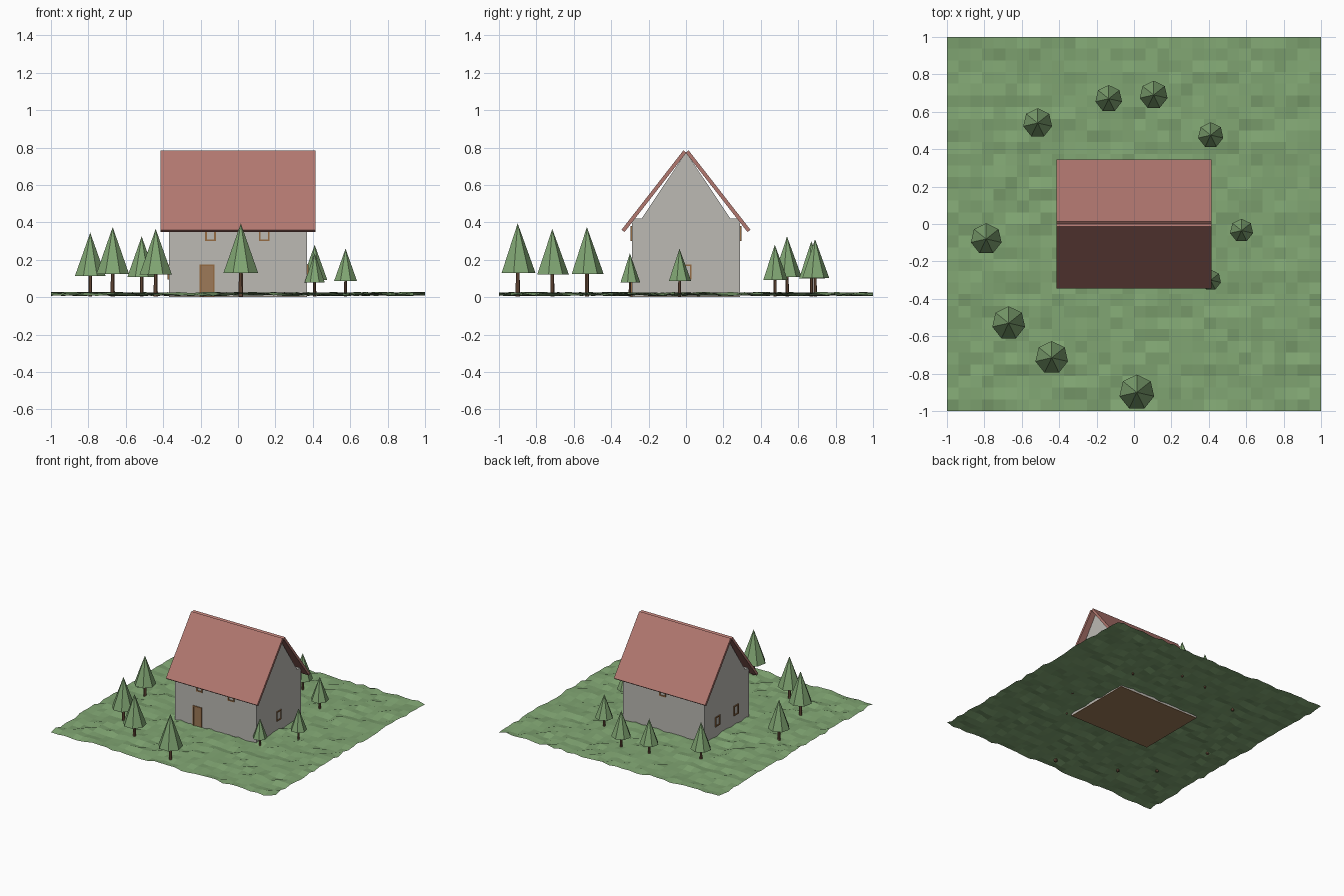
import bpy, bmesh, math, random
from mathutils import Vector

if "Cube" in bpy.data.objects:
    bpy.data.objects.remove(bpy.data.objects["Cube"])

random.seed(4)

def mat(name, r, g, b):
    """Material from display (sRGB 0-255) colour, stored linear."""
    m = bpy.data.materials.new(name)
    m.diffuse_color = [((c / 255 + 0.055) / 1.055) ** 2.4 for c in (r, g, b)] + [1]
    m.use_nodes = True
    m.node_tree.nodes["Principled BSDF"].inputs["Base Color"].default_value = m.diffuse_color
    return m

GRASS = mat("grass_green", 129, 166, 115)
LEAF = mat("leaf_green", 129, 166, 115)
WALL = mat("wall_grey", 188, 186, 180)
ROOF = mat("roof_red", 178, 120, 112)
WOOD = mat("door_brown", 158, 122, 88)
FRAME = mat("frame_brown", 150, 108, 68)
TRUNK = mat("trunk_brown", 118, 86, 66)

def finish(name, bm, material):
    bmesh.ops.recalc_face_normals(bm, faces=bm.faces)
    me = bpy.data.meshes.new(name)
    bm.to_mesh(me)
    bm.free()
    me.materials.append(material)
    ob = bpy.data.objects.new(name, me)
    bpy.context.collection.objects.link(ob)
    return ob

def add_box(bm, lo, hi):
    vs = bmesh.ops.create_cube(bm, size=1)["verts"]
    for v in vs:
        v.co = Vector([lo[i] if v.co[i] < 0 else hi[i] for i in range(3)])

def box(name, lo, hi, material):
    bm = bmesh.new()
    add_box(bm, lo, hi)
    return finish(name, bm, material)

def prism(name, profile, half, material):
    """Extrude a (y, z) profile along x from -half to half."""
    bm = bmesh.new()
    f = bm.faces.new([bm.verts.new((-half, y, z)) for y, z in profile])
    ext = bmesh.ops.extrude_face_region(bm, geom=[f])["geom"]
    for v in ext:
        if isinstance(v, bmesh.types.BMVert):
            v.co.x = half
    bm.faces.new([bm.verts.new((-half, y, z)) for y, z in profile]) if not f.is_valid else None
    return finish(name, bm, material)

# Uneven meadow: a single bumpy sheet
bm = bmesh.new()
bmesh.ops.create_grid(bm, x_segments=32, y_segments=32, size=1)
for v in bm.verts:
    v.co.z = random.uniform(0.006, 0.028)
meadow = finish("meadow", bm, GRASS)

# House body, floor plate and attic
WX, WY = 0.37, 0.29
box("walls", (-WX, -WY, 0.004), (WX, WY, 0.42), WALL)
box("floor", (-WX, -WY, 0), (WX, WY, 0.004), WOOD)
prism("attic", [(-0.238, 0.42), (0.238, 0.42), (0, 0.775)], WX, WALL)

# Two roof slabs with square-cut ends meeting in a shallow notch
a = math.atan2(0.43, 0.335)
t = 0.02
top = Vector((0.014, 0.785))
along = Vector((math.cos(a), -math.sin(a)))
inward = Vector((-math.sin(a), -math.cos(a)))
eave = top + along * 0.538
for name, s in (("roof_front", -1), ("roof_back", 1)):
    pts = (top, eave, eave + inward * t, top + inward * t)
    prism(name, [(s * p.x, p.y) for p in pts], 0.415, ROOF)

def opening(name, side, u, z0, w, h, panel=None, bar=0.009):
    """Thin frame on a wall; side is (axis, sign), u the centre along the wall."""
    axis, s = side
    base = s * (WY if axis == 1 else WX)

    def span(u0, u1, za, zb, d):
        n = sorted((base, base + s * d))
        if axis == 1:
            return (u0, n[0], za), (u1, n[1], zb)
        return (n[0], u0, za), (n[1], u1, zb)

    l, r, z1 = u - w / 2, u + w / 2, z0 + h
    bm = bmesh.new()
    add_box(bm, *span(l, l + bar, z0, z1, 0.006))
    add_box(bm, *span(r - bar, r, z0, z1, 0.006))
    add_box(bm, *span(l + bar, r - bar, z1 - bar, z1, 0.006))
    if panel:
        box(name + "_panel", *span(l + bar, r - bar, z0, z1 - bar, 0.003), panel)
    else:
        add_box(bm, *span(l + bar, r - bar, z0, z0 + bar, 0.006))
    finish(name + "_frame", bm, FRAME)

# Door and windows
FRONT, BACK, RIGHT, LEFT = (1, -1), (1, 1), (0, 1), (0, -1)
opening("door", FRONT, -0.165, 0.0, 0.08, 0.175, WOOD)
opening("front_window_left", FRONT, -0.147, 0.30, 0.058, 0.08)
opening("front_window_right", FRONT, 0.14, 0.30, 0.058, 0.08)
opening("back_window", BACK, 0.01, 0.30, 0.058, 0.08)
opening("right_window", RIGHT, 0.0, 0.095, 0.06, 0.08)
opening("left_window_front", LEFT, -0.12, 0.095, 0.06, 0.08)
opening("left_window_back", LEFT, 0.12, 0.095, 0.06, 0.08)

# Seven-sided conifers: x, y, crown radius, height
trees = [
    (-0.515, 0.54, 0.079, 0.325), (-0.135, 0.67, 0.073, 0.30),
    (0.105, 0.69, 0.076, 0.31), (0.41, 0.475, 0.069, 0.28),
    (0.575, -0.035, 0.063, 0.26), (0.41, -0.30, 0.056, 0.235),
    (-0.79, -0.08, 0.084, 0.345), (-0.67, -0.53, 0.090, 0.375),
    (-0.44, -0.715, 0.089, 0.365), (0.015, -0.90, 0.095, 0.395),
]

def cone(name, x, y, z0, z1, r0, r1, material):
    bm = bmesh.new()
    bmesh.ops.create_cone(bm, cap_ends=True, segments=7, radius1=r0, radius2=r1, depth=z1 - z0)
    bmesh.ops.translate(bm, verts=bm.verts, vec=(x, y, (z0 + z1) / 2))
    finish(name, bm, material)

for i, (x, y, r, h) in enumerate(trees, 1):
    cone(f"tree_trunk_{i}", x, y, 0.005, h * 0.36, r * 0.13, r * 0.11, TRUNK)
    cone(f"tree_crown_{i}", x, y, h * 0.33, h, r, 0, LEAF)
